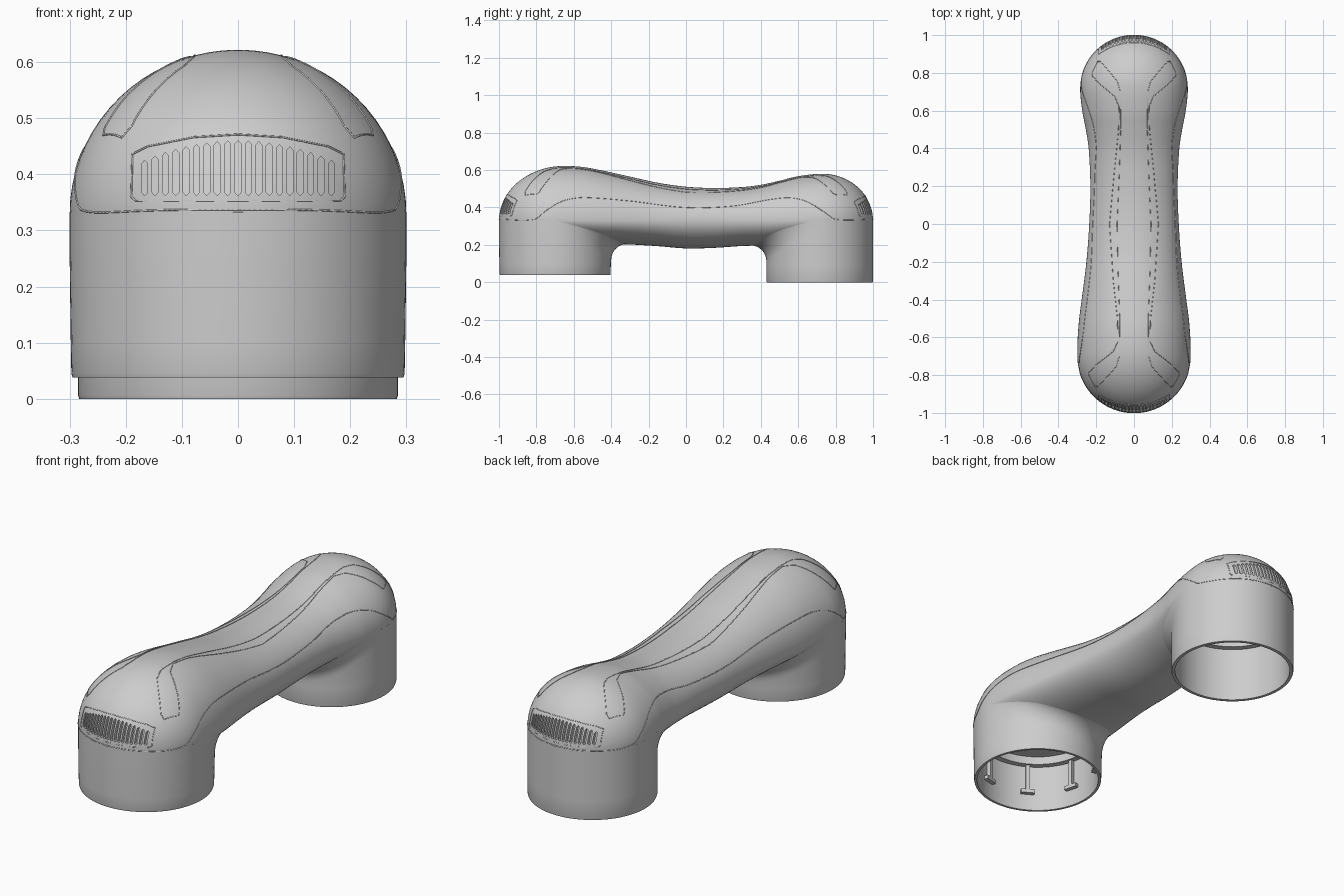
import bpy, bmesh, math
from mathutils import Matrix

cube = bpy.data.objects.get("Cube")
if cube:
    bpy.data.objects.remove(cube, do_unlink=True)

GREY = bpy.data.materials.new("casing grey")
GREY.use_nodes = True
GREY.diffuse_color = (.61, .61, .61, 1)
GREY.node_tree.nodes["Principled BSDF"].inputs["Base Color"].default_value = GREY.diffuse_color

MID = 0.33                                   # height of the widest line
FRONT = dict(yc=-0.70, r=0.30, dome=-0.65, sign=-1)
BACK = dict(yc=0.715, r=0.285, dome=0.73, sign=1)

# Arm profiles along y: half width, top height, underside height
WIDTH = [(-.7, .3), (-.6, .298), (-.5, .29), (-.4, .277), (-.2, .252), (0, .237),
         (.2, .231), (.4, .24), (.5, .255), (.6, .274), (.715, .285)]
TOP = [(-.65, .622), (-.55, .616), (-.45, .598), (-.3, .565), (-.15, .532), (0, .511),
       (.15, .504), (.3, .509), (.4, .521), (.5, .543), (.6, .567), (.73, .58)]
UNDER = [(-.7, .22), (-.45, .206), (-.3, .202), (-.15, .193), (0, .181), (.15, .184),
         (.3, .194), (.45, .198), (.715, .22)]
SEAM_Z = [(-1, .337), (-.81, .337), (-.75, .382), (-.68, .426), (-.6, .449), (-.52, .453),
          (-.3, .435), (0, .4), (.25, .408), (.45, .443), (.56, .452), (.65, .43),
          (.74, .375), (.8, .337), (1, .337)]


def spline(pts, y):
    """Smooth curve through the points, level at both ends."""
    y = min(max(y, pts[0][0]), pts[-1][0])
    i = max(k for k in range(len(pts) - 1) if pts[k][0] <= y)

    def slope(k):
        if k in (0, len(pts) - 1):
            return 0
        return (pts[k + 1][1] - pts[k - 1][1]) / (pts[k + 1][0] - pts[k - 1][0])
    (a, p), (b, q) = pts[i], pts[i + 1]
    h = b - a
    t = (y - a) / h
    return (p * (1 + 2 * t) * (1 - t) ** 2 + q * t * t * (3 - 2 * t)
            + h * t * (1 - t) * (slope(i) * (1 - t) - slope(i + 1) * t))


def falloff(y, key):
    """Elliptic shrink factor beyond the centre of each rounded end."""
    for end in (FRONT, BACK):
        d = (y - end[key]) * end["sign"]
        if d > 0:
            return math.sqrt(max(0, 1 - (d / (1 - abs(end[key]))) ** 2))
    return 1


def half_width(y):
    return spline(WIDTH, y) * falloff(y, "yc")


def rise(y):
    return (spline(TOP, y) - MID) * falloff(y, "dome")


def drop(y):
    return (MID - spline(UNDER, y)) * falloff(y, "yc")


def surface_z(x, y, height):
    return MID + height * math.sqrt(max(0, 1 - (x / half_width(y)) ** 2))


def end_y(x, z, end):
    """Find y on a rounded end for a given x and z."""
    a, b = end["yc"], end["sign"] * 0.99999
    for _ in range(40):
        m = (a + b) / 2
        inside = (x / half_width(m)) ** 2 + ((z - MID) / rise(m)) ** 2 < 1
        a, b = (m, b) if inside else (a, m)
    return a


def mesh_object(name, bm):
    bmesh.ops.recalc_face_normals(bm, faces=bm.faces)
    me = bpy.data.meshes.new(name)
    bm.to_mesh(me)
    bm.free()
    me.materials.append(GREY)
    ob = bpy.data.objects.new(name, me)
    bpy.context.collection.objects.link(ob)
    return ob


def loft(name, sections):
    """Closed skin through equal-length rings of points, capped at both ends."""
    bm = bmesh.new()
    rings = [[bm.verts.new(p) for p in s] for s in sections]
    for a, b in zip(rings, rings[1:]):
        n = len(a)
        for i in range(n):
            j = (i + 1) % n
            bm.faces.new((a[i], a[j], b[j], b[i]))
    bm.faces.new(rings[0])
    bm.faces.new(rings[-1])
    return mesh_object(name, bm)


def circle(r, yc, z, n=96):
    return [(r * math.cos(math.tau * i / n), yc + r * math.sin(math.tau * i / n), z)
            for i in range(n)]


def collar(name, profile, end, fillet=.085):
    """Upright sleeve that flares into the underside of the arm."""
    r, yc, inward = end["r"], end["yc"], -end["sign"]
    rows = [circle(pr, yc, z) for pr, z in profile]
    base = circle(r, yc, 0)
    for k in range(9):
        a = math.pi / 2 * k / 8
        row = []
        for x, y, _ in base:
            facing = max(0, (y - yc) * inward / r)
            reach = fillet * min(1, 1.5 * facing)
            y_end = y + inward * reach
            z = surface_z(x, y_end, -drop(y_end)) if facing > 0 else MID
            yy = y + inward * reach * (1 - math.cos(a))
            limit = half_width(yy) if facing > 0 else r
            row.append((max(-limit, min(limit, x)), yy,
                        z + .002 - fillet * (1 - math.sin(a))))
        rows.append(row)
    rows.append(circle(r - .01, yc, MID + .015))
    return loft(name, rows)


def activate(ob):
    bpy.ops.object.select_all(action="DESELECT")
    ob.select_set(True)
    bpy.context.view_layer.objects.active = ob


def cut(ob, cutters):
    activate(ob)
    for c in cutters:
        mod = ob.modifiers.new("cut", "BOOLEAN")
        mod.operation, mod.solver, mod.object = "DIFFERENCE", "EXACT", c
        bpy.ops.object.modifier_apply(modifier=mod.name)
    bpy.ops.object.shade_smooth_by_angle(angle=math.radians(35))


def seam(name, points, radius=0.0018):
    """Thin closed line lying on the casing."""
    cu = bpy.data.curves.new(name, "CURVE")
    cu.dimensions = "3D"
    cu.bevel_depth, cu.bevel_resolution = radius, 1
    sp = cu.splines.new("POLY")
    sp.points.add(len(points) - 1)
    for p, co in zip(sp.points, points):
        p.co = (*co, 1)
    sp.use_cyclic_u = True
    cu.materials.append(GREY)
    ob = bpy.data.objects.new(name, cu)
    bpy.context.collection.objects.link(ob)
    activate(ob)
    bpy.ops.object.convert(target="MESH")


def dense(pts, n=12):
    loop = pts + pts[:1]
    return [tuple(p + (q - p) * k / n for p, q in zip(a, b))
            for a, b in zip(loop, loop[1:]) for k in range(n)]


# Upper casing: elliptic sections lofted between the two domes
ends = [math.cos(math.pi / 2 * k / 24) for k in range(1, 25)]
ys = ([-.7 - .3 * c for c in ends] + [-.7 + 1.415 * k / 90 for k in range(1, 90)]
      + [.715 + .285 * c for c in reversed(ends)])
sections = []
for y in ys:
    w, up, down = half_width(y), rise(y), drop(y)
    angles = [math.tau * i / 72 for i in range(72)]
    sections.append([(w * math.cos(a), y, MID + math.sin(a) * (up if a < math.pi else down))
                     for a in angles])
casing = loft("upper_casing", sections)

# Joint collars, hollow from below with an inner ledge
front_collar = collar("front_collar", [(.295, .038), (.297, .045), (.298, .1)], FRONT)
back_collar = collar("back_collar", [(.283, 0), (.285, .006), (.285, .09)], BACK)
cavities = [loft("cavity_cutter", [circle(e["r"] - inset, e["yc"], z) for inset, z in
                                   ((.017, -.1), (.017, .27), (.045, .27), (.045, .31))])
            for e in (FRONT, BACK)]

# Vent slots on both rounded ends
vents = []
for end, tall in ((FRONT, 1), (BACK, .92)):
    for i in range(-9, 10):
        x = i * .0185
        top = .36 + (.1 - .035 * (i / 9) ** 2) * tall
        shape = [(x + dx, z) for dx, z in
                 ((-.0055, .368), (0, .362), (.0055, .368),
                  (.0055, top - .006), (0, top), (-.0055, top - .006))]
        vents.append(loft("vent_cutter", [
            [(px, end_y(px, z, end) + end["sign"] * offset, z) for px, z in shape]
            for offset in (-.014, .03)]))
    arch = [(.182, 0), (.19, .007), (.188, .083 * tall), (.16, .097 * tall), (.08, .113 * tall)]
    arch = arch + [(0, .118 * tall)] + [(-x, h) for x, h in reversed(arch)]
    seam("vent_frame", [(x, end_y(x, .353 + h, end), .353 + h) for x, h in dense(arch, 6)])

# Join the slot cutters, then cut the slots and the hollows
activate(vents[0])
for v in vents:
    v.select_set(True)
bpy.ops.object.join()
slots = bpy.context.view_layer.objects.active
cut(casing, cavities + [slots])
cut(front_collar, cavities[:1])
cut(back_collar, cavities[1:])
for helper in cavities + [slots]:
    bpy.data.objects.remove(helper, do_unlink=True)

# Seam running round the whole casing
side = []
for k in range(161):
    y = -.9998 * math.cos(math.pi * k / 160)
    z = spline(SEAM_Z, y)
    x = half_width(y) * math.sqrt(max(0, 1 - ((z - MID) / rise(y)) ** 2))
    side.append((x, y, z))
seam("side_seam", side + [(-x, y, z) for x, y, z in reversed(side)])

# Long inlaid strips on top, ending in pads on the shoulders
half = [(.13, 0), (.11, -.3), (.088, -.5), (.085, -.62), (.11, -.675), (.2, -.745),
        (.238, -.785), (.24, -.8), (.207, -.86), (.19, -.86), (.13, -.795), (.095, -.755),
        (.078, -.7), (.076, -.5), (.085, -.25)]
back_half = [(x * .93, -y) for x, y in reversed(half[1:])]
strip = dense(half + [(.09, 0)] + back_half)
for name, sx in (("left_strip", 1), ("right_strip", -1)):
    seam(name, [(sx * x, y, surface_z(x, y, rise(y))) for x, y in strip])

# T-shaped clips inside the front collar
bm = bmesh.new()
for k in range(8):
    turn = (Matrix.Translation((0, FRONT["yc"], 0))
            @ Matrix.Rotation(math.radians(45 * k + 15), 4, "Z"))
    for size, z in (((.022, .018, .14), .2), ((.026, .065, .018), .13)):
        bmesh.ops.create_cube(bm, size=1, matrix=turn @ Matrix.Translation((.275, 0, z))
                              @ Matrix.Diagonal((*size, 1)))
mesh_object("inner_clips", bm)
